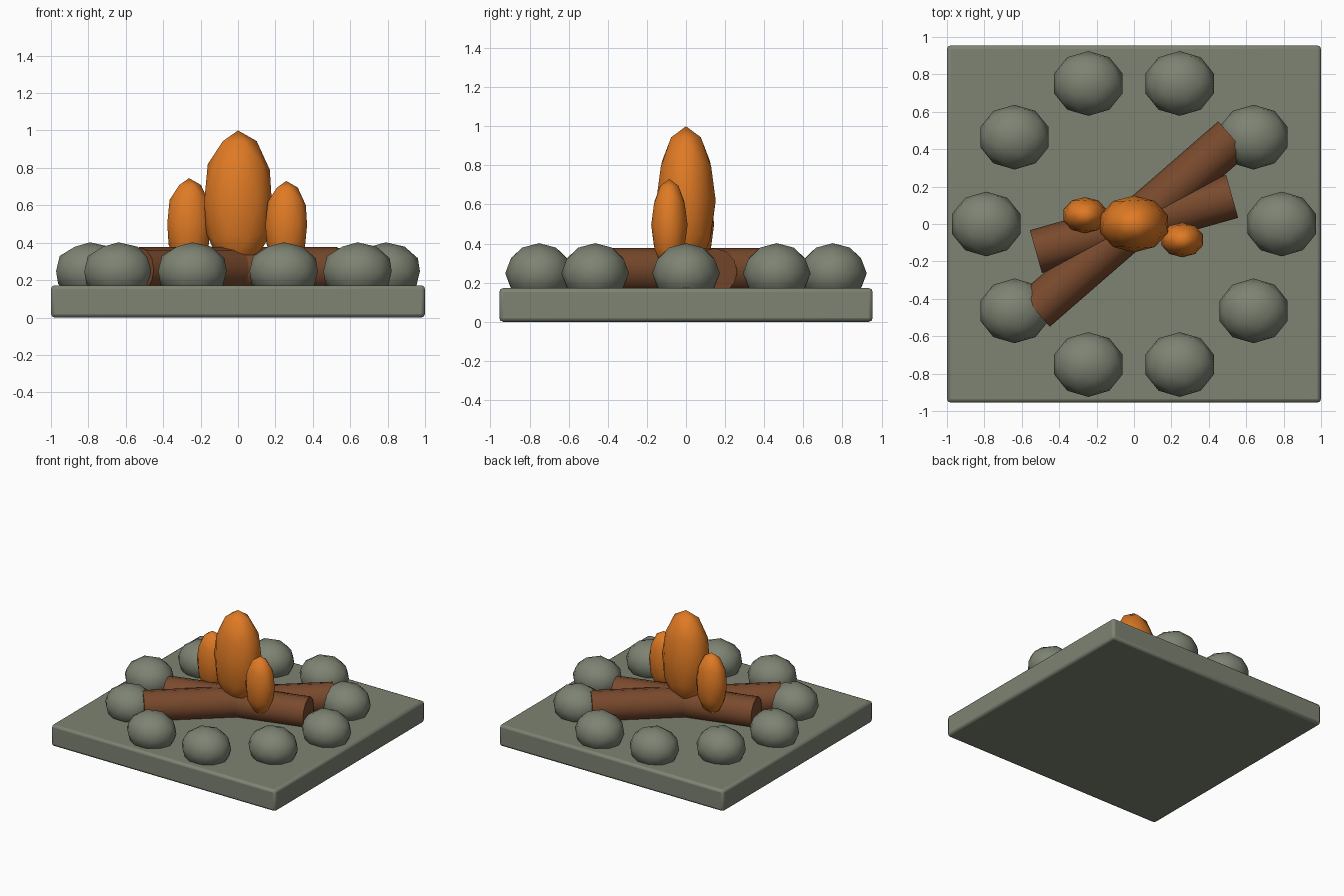
import bpy, math

if "Cube" in bpy.data.objects:
    bpy.data.objects.remove(bpy.data.objects["Cube"])

def material(name, rgb):
    m = bpy.data.materials.new(name)
    m.diffuse_color = (*rgb, 1.0)
    m.use_nodes = True
    m.node_tree.nodes["Principled BSDF"].inputs["Base Color"].default_value = m.diffuse_color
    return m

STONE = material("grey_green_stone", (0.205, 0.227, 0.171))
WOOD = material("brown_wood", (0.19, 0.068, 0.026))
FIRE = material("orange_fire", (0.74, 0.195, 0.018))

def finish(name, mat, angle):
    ob = bpy.context.object
    ob.name = name
    ob.data.materials.append(mat)
    bpy.ops.object.transform_apply(location=False, rotation=False, scale=True)
    bpy.ops.object.shade_smooth_by_angle(angle=math.radians(angle))
    return ob

def blob(name, loc, radii, mat):
    bpy.ops.mesh.primitive_ico_sphere_add(subdivisions=2, radius=1, location=loc)
    bpy.context.object.scale = radii
    return finish(name, mat, 60)

def log(name, half_length, degrees):
    bpy.ops.mesh.primitive_cylinder_add(
        vertices=12, radius=0.119, depth=2 * half_length, location=(0, 0, 0.257),
        rotation=(0, math.pi / 2, math.radians(degrees)))
    return finish(name, WOOD, 40)

# Slab with softened edges
bpy.ops.mesh.primitive_cube_add(size=1, location=(0, 0, 0.086))
bpy.context.object.scale = (2.0, 1.91, 0.172)
slab = finish("base_slab", STONE, 30)
bevel = slab.modifiers.new("soft_edges", 'BEVEL')
bevel.width = 0.02
bevel.segments = 2

# Ring of stones
for i in range(10):
    a = math.radians(36 * i)
    blob(f"ring_stone_{i + 1}", (0.79 * math.cos(a), 0.79 * math.sin(a), 0.248),
         (0.192, 0.173, 0.154), STONE)

# Crossed logs
log("long_log", 0.70, 41)
log("short_log", 0.545, 15.7)

# Flames
blob("main_flame", (0, 0, 0.62), (0.19, 0.152, 0.38), FIRE)
blob("left_flame", (-0.262, 0.047, 0.50), (0.122, 0.097, 0.245), FIRE)
blob("right_flame", (0.258, -0.085, 0.495), (0.117, 0.093, 0.235), FIRE)
